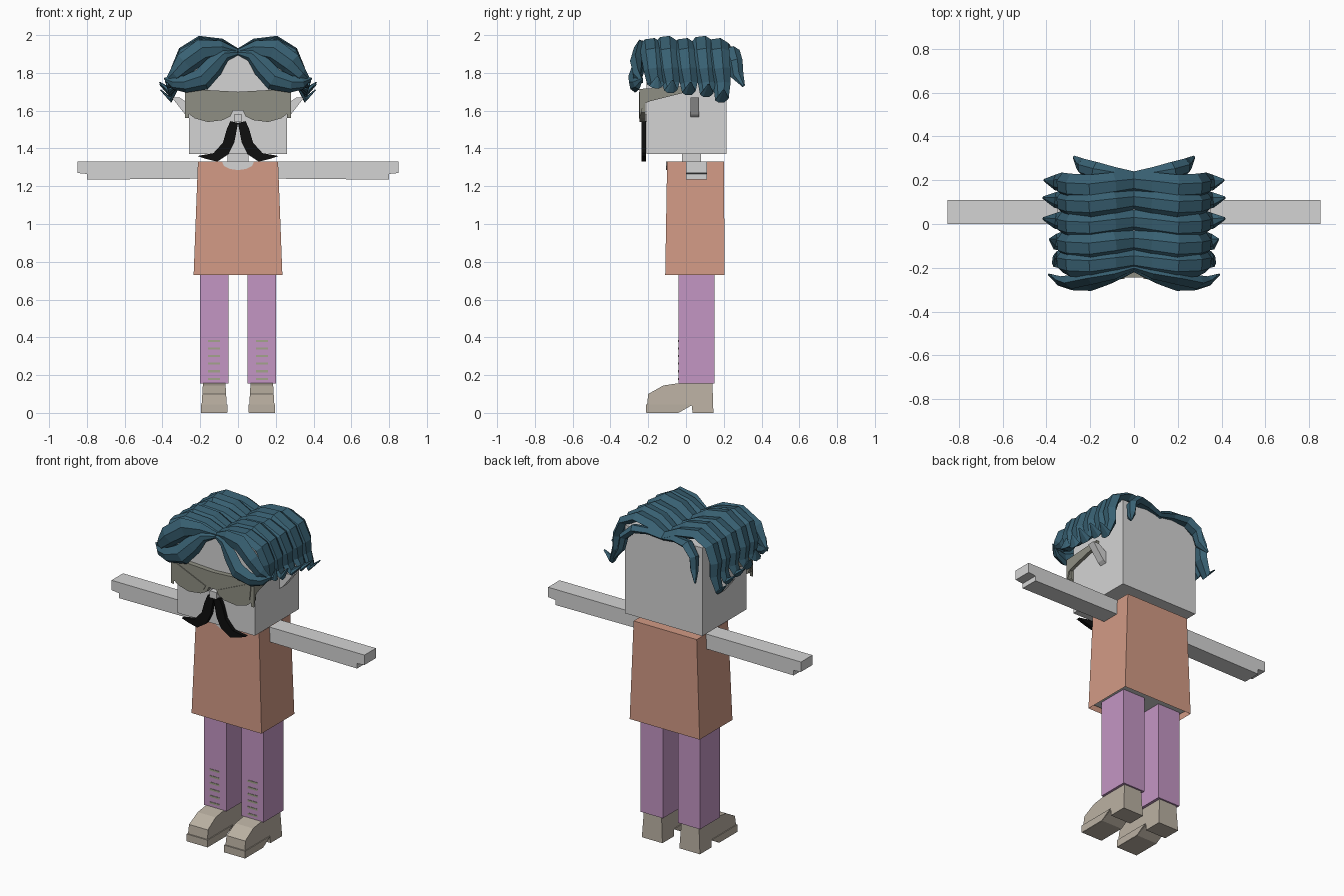
import bpy
import bmesh
from mathutils import Vector

cube = bpy.data.objects.get("Cube")
if cube:
    bpy.data.objects.remove(cube)


def material(name, rgb):
    lin = [((c / 255 + 0.055) / 1.055) ** 2.4 for c in rgb] + [1]
    m = bpy.data.materials.new(name)
    m.use_nodes = True
    m.diffuse_color = lin
    bsdf = next(n for n in m.node_tree.nodes if n.type == 'BSDF_PRINCIPLED')
    bsdf.inputs["Base Color"].default_value = lin
    return m


SKIN = material("pale grey skin", (212, 212, 212))
SHIRT = material("salmon shirt", (210, 154, 133))
PANTS = material("mauve trousers", (196, 150, 196))
SHOES = material("taupe leather", (186, 176, 162))
HAIR = material("dark teal hair", (56, 96, 114))
BLACK = material("black moustache", (14, 14, 14))
GLASS = material("olive grey glasses", (143, 143, 131))
RIP = material("khaki rips", (163, 163, 140))


def finish(bm, name, mat, mirror=False):
    bmesh.ops.recalc_face_normals(bm, faces=bm.faces)
    me = bpy.data.meshes.new(name)
    bm.to_mesh(me)
    bm.free()
    me.materials.append(mat)
    ob = bpy.data.objects.new(name, me)
    bpy.context.collection.objects.link(ob)
    if mirror:
        ob.modifiers.new("mirror", 'MIRROR').use_mirror_merge = False
    return ob


def loft(name, rings, mat, mirror=False, caps=True):
    """Skin a list of equal-length point rings."""
    bm = bmesh.new()
    loops = [[bm.verts.new(p) for p in ring] for ring in rings]
    for a, b in zip(loops, loops[1:]):
        for i in range(len(a)):
            j = (i + 1) % len(a)
            bm.faces.new((a[i], a[j], b[j], b[i]))
    if caps:
        bm.faces.new(loops[0])
        bm.faces.new(loops[-1])
    return finish(bm, name, mat, mirror)


def rect(x0, x1, y0, y1, z):
    return [(x0, y0, z), (x1, y0, z), (x1, y1, z), (x0, y1, z)]


def box(name, x, y, z, mat, mirror=False):
    return loft(name, [rect(*x, *y, z[0]), rect(*x, *y, z[1])], mat, mirror)


def front_plate(name, outline, y0, y1, mat, mirror=False):
    """Extrude an x-z outline along y."""
    return loft(name, [[(x, y, z) for x, z in outline] for y in (y0, y1)], mat, mirror)


def lock(name, path, widths, thick, side):
    """Tapered faceted hair strand; side is the direction of its width."""
    pts = [Vector(p) for p in path]
    section = ((-1, -0.2), (-0.55, 0.75), (0.3, 1), (1, 0.1), (0.4, -0.8), (-0.5, -0.8))
    rings = []
    for i, p in enumerate(pts):
        t = (pts[min(i + 1, len(pts) - 1)] - pts[max(i - 1, 0)]).normalized()
        s = Vector(side)
        s = (s - t * s.dot(t)).normalized()
        n = t.cross(s)
        if i == 0:
            s, n = Vector(side), Vector((0, 0, 1)) if side[1] else Vector((0, -1, 0))
        h = min(thick, widths[i] * 0.6)
        rings.append([p + s * u * widths[i] + n * v * h for u, v in section])
    return loft(name, rings, HAIR, True)


# Head, neck, ears and nose
box("head", (-0.26, 0.26), (-0.21, 0.215), (1.37, 1.905), SKIN)
box("neck", (-0.055, 0.055), (-0.02, 0.08), (1.3, 1.38), SKIN)
front_plate("ears", [(0.25, 1.56), (0.28, 1.58), (0.35, 1.67), (0.31, 1.67), (0.25, 1.63)],
            0.025, 0.07, SKIN, True)
box("nose", (-0.022, 0.022), (-0.24, -0.2), (1.54, 1.58), SKIN)

# Wraparound glasses: front lenses, inset panes and side arms
lens = [(0, 1.7), (0.27, 1.715), (0.28, 1.7), (0.27, 1.59), (0.23, 1.56), (0.16, 1.54),
        (0.08, 1.55), (0.04, 1.57), (0.025, 1.6), (0, 1.6)]
front_plate("glasses_front", lens, -0.245, -0.215, GLASS, True)
pane = [(0.15 + (x - 0.15) * 0.85, 1.63 + (z - 1.63) * 0.8) for x, z in lens[1:-1]]
front_plate("glasses_panes", pane, -0.25, -0.244, GLASS, True)
temple = [(-0.245, 1.715), (-0.245, 1.56), (-0.225, 1.635), (-0.19, 1.65), (0.01, 1.7), (0.01, 1.73)]
loft("glasses_arms", [[(x, y, z) for y, z in temple] for x in (0.26, 0.28)], GLASS, True)

# Moustache
front_plate("moustache", [(0, 1.535), (0.04, 1.545), (0.06, 1.5), (0.08, 1.43), (0.13, 1.375),
                          (0.215, 1.36), (0.17, 1.345), (0.11, 1.33), (0.05, 1.37),
                          (0.02, 1.43)], -0.235, -0.212, BLACK, True)

# Crown strands running from the parting down each side
tips = [(-0.17, 0.36, 1.73), (-0.09, 0.385, 1.71), (0.005, 0.415, 1.7),
        (0.1, 0.415, 1.69), (0.18, 0.41, 1.66)]
for i, (y, tx, tz) in enumerate(tips):
    lift = 0.012 * (i % 2)
    path = [(0, y + 0.01, 1.9), (0.09, y, 1.94 + lift), (0.2, y - 0.015, 1.955 + lift),
            (0.29, y - 0.01, 1.91), (0.325, y, 1.82), (0.325, y + 0.01, 1.745),
            (0.36, y + 0.01, tz), (tx, y + 0.02, tz + 0.05)]
    lock(f"crown_strand_{i + 1}", path, [0.05, 0.056, 0.06, 0.06, 0.055, 0.046, 0.036, 0.006],
         0.03, (0, 1, 0))

# Fringe strands sweeping over the forehead
lock("fringe_upper", [(0, -0.2, 1.91), (0.09, -0.225, 1.925), (0.19, -0.24, 1.915),
                      (0.28, -0.26, 1.85), (0.33, -0.26, 1.79), (0.385, -0.23, 1.75)],
     [0.015, 0.045, 0.065, 0.06, 0.04, 0.006], 0.035, (0, 0, 1))
lock("fringe_lower", [(0, -0.215, 1.905), (0.07, -0.235, 1.895), (0.13, -0.25, 1.83),
                      (0.19, -0.27, 1.765), (0.28, -0.275, 1.74), (0.34, -0.26, 1.745),
                      (0.39, -0.23, 1.77)],
     [0.01, 0.035, 0.055, 0.06, 0.045, 0.035, 0.006], 0.035, (0.35, 0, 0.94))

# Back strand hugging the rear corners
lock("nape_strand", [(0, 0.215, 1.9), (0.09, 0.225, 1.92), (0.18, 0.24, 1.915),
                     (0.235, 0.26, 1.86), (0.245, 0.27, 1.79), (0.275, 0.305, 1.73)],
     [0.025, 0.035, 0.045, 0.04, 0.035, 0.008], 0.03, (0, 1, 0))

# Shirt with an open hem, the body inside it and the neckline
loft("shirt", [rect(-0.235, 0.235, -0.11, 0.205, 0.73), rect(-0.212, 0.212, -0.1, 0.2, 1.33),
               rect(-0.1, 0.1, -0.05, 0.1, 1.33)], SHIRT, caps=False)
loft("body", [rect(-0.215, 0.215, -0.09, 0.19, 0.75), rect(-0.2, 0.2, -0.085, 0.185, 1.325)], SKIN)
front_plate("neckline", [(0, 1.331), (0.085, 1.331), (0.075, 1.308), (0.045, 1.292), (0, 1.285)],
            -0.105, -0.099, SKIN, True)

# Arms with a stepped end
front_plate("arms", [(0.2, 1.33), (0.85, 1.33), (0.85, 1.27), (0.8, 1.265), (0.8, 1.235),
                     (0.2, 1.24)], 0.0, 0.11, SKIN, True)

# Trouser legs with torn slits on the shins
box("legs", (0.05, 0.2), (-0.04, 0.15), (0.155, 0.76), PANTS, True)
for i in range(6):
    z = 0.175 + i * 0.04
    box(f"rip_{i + 1}", (0.095, 0.16), (-0.043, -0.038), (z, z + 0.011), RIP, True)

# Heeled shoes, slightly wider at the sole
profile = [(0.145, 0), (0.14, 0.157), (-0.04, 0.157), (-0.12, 0.145), (-0.2, 0.1),
           (-0.21, 0), (-0.04, 0), (0.03, 0.04), (0.035, 0)]
loft("shoes", [[(0.126 + s * (0.069 - 0.06 * z), y, z) for y, z in profile] for s in (-1, 1)],
     SHOES, True)
sole = [(-0.213, 0.001), (-0.213, 0.045), (-0.03, 0.045), (0.03, 0.045), (-0.04, 0.001)]
loft("soles", [[(x, y, z) for y, z in sole] for x in (0.055, 0.197)], SHOES, True)
